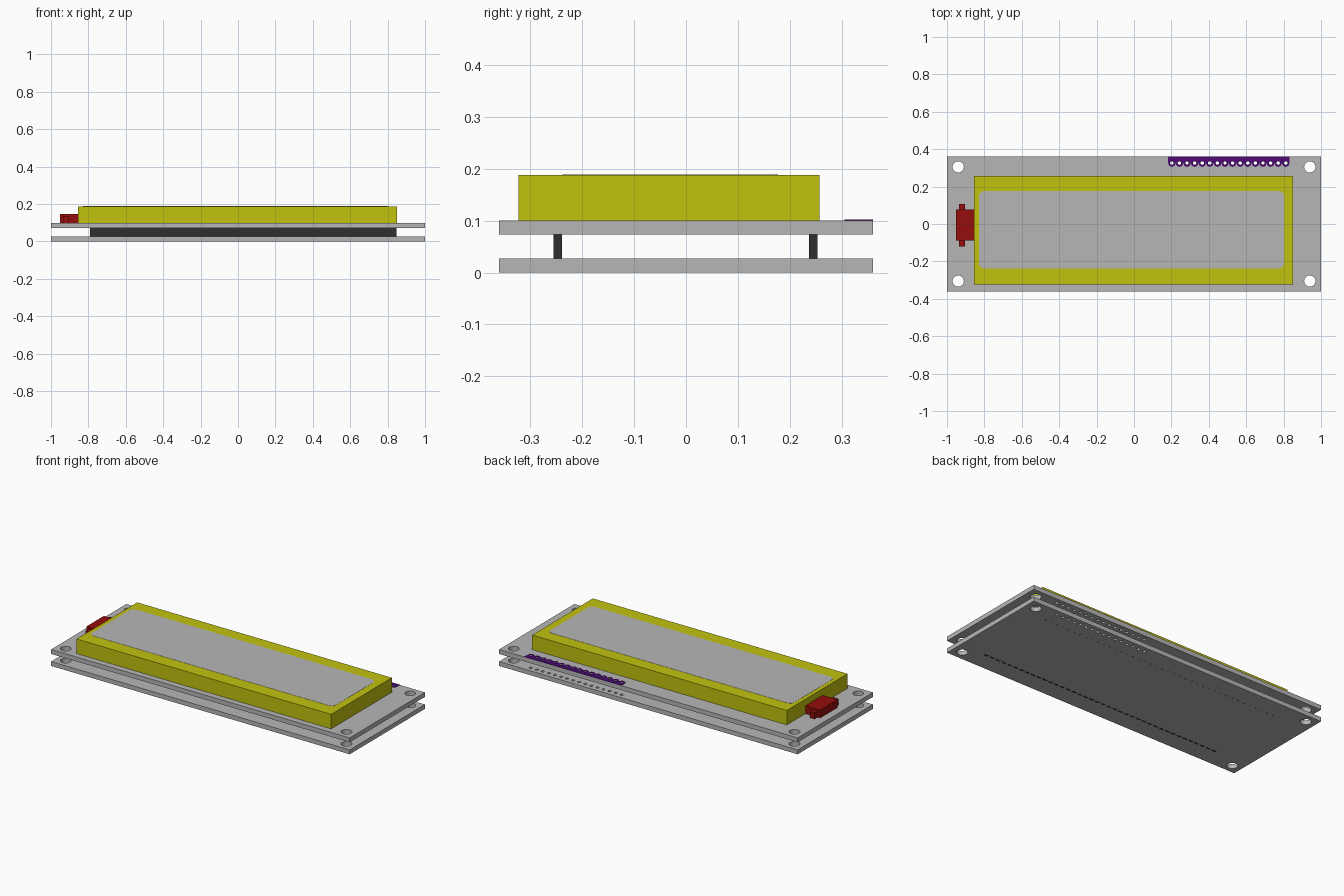
import bpy, bmesh, math
from mathutils import Matrix

cube = bpy.data.objects.get("Cube")
if cube:
    bpy.data.objects.remove(cube, do_unlink=True)


def material(name, rgb):
    m = bpy.data.materials.new(name)
    m.use_nodes = True
    m.diffuse_color = (*rgb, 1)
    bsdf = next(n for n in m.node_tree.nodes if n.type == 'BSDF_PRINCIPLED')
    bsdf.inputs["Base Color"].default_value = (*rgb, 1)
    return m


GREY = material("light_grey", (0.47, 0.47, 0.47))
YELLOW = material("yellow", (0.54, 0.54, 0.005))
RED = material("dark_red", (0.30, 0.004, 0.004))
PURPLE = material("purple", (0.07, 0.003, 0.17))
BLACK = material("near_black", (0.027, 0.028, 0.028))


def add_box(bm, x0, x1, y0, y1, z0, z1):
    mat = (Matrix.Translation(((x0 + x1) / 2, (y0 + y1) / 2, (z0 + z1) / 2))
           @ Matrix.Diagonal((x1 - x0, y1 - y0, z1 - z0, 1)))
    bmesh.ops.create_cube(bm, size=1, matrix=mat)


def finish(name, bm, mat):
    bmesh.ops.recalc_face_normals(bm, faces=bm.faces)
    me = bpy.data.meshes.new(name)
    bm.to_mesh(me)
    bm.free()
    me.materials.append(mat)
    ob = bpy.data.objects.new(name, me)
    bpy.context.scene.collection.objects.link(ob)
    return ob


def boxes(name, mat, *dims):
    bm = bmesh.new()
    for d in dims:
        add_box(bm, *d)
    return finish(name, bm, mat)


def prism(name, mat, outline, z0, z1):
    bm = bmesh.new()
    face = bm.faces.new([bm.verts.new((x, y, z0)) for x, y in outline])
    ext = bmesh.ops.extrude_face_region(bm, geom=[face])["geom"]
    top = [g for g in ext if isinstance(g, bmesh.types.BMVert)]
    bmesh.ops.translate(bm, verts=top, vec=(0, 0, z1 - z0))
    return finish(name, bm, mat)


# Main layout
PITCH = 0.0406
PINS = [0.182 + PITCH * (i + 0.5) for i in range(16)]
PIN_Y = 0.326

# Circuit boards, one above the other
boards = [boxes("lower_board", GREY, (-1, 1, -0.36, 0.36, 0.0004, 0.027)),
          boxes("upper_board", GREY, (-1, 1, -0.36, 0.36, 0.073, 0.1))]

# Row of solder pads with a scalloped inner edge
outline = [(PINS[0] - PITCH / 2, 0.36)]
for px in PINS:
    for k in range(9):
        a = math.pi + math.pi * k / 8
        outline.append((px + 0.0195 * math.cos(a), PIN_Y + 0.0205 * math.sin(a)))
outline.append((PINS[-1] + PITCH / 2, 0.36))
pads = prism("solder_pads", PURPLE, outline, 0.1, 0.102)

# Drill the mounting holes and pin holes
bm = bmesh.new()
drills = [(sx * 0.94, sy * 0.305, 0.03, 32) for sx in (-1, 1) for sy in (-1, 1)]
drills += [(px, PIN_Y, 0.0095, 12) for px in PINS]
for x, y, r, n in drills:
    bmesh.ops.create_cone(bm, cap_ends=True, segments=n, radius1=r, radius2=r,
                          depth=0.5, matrix=Matrix.Translation((x, y, 0.05)))
drill = finish("hole_cutter", bm, GREY)
drill.hide_render = True
for ob in boards + [pads]:
    mod = ob.modifiers.new("holes", 'BOOLEAN')
    mod.operation = 'DIFFERENCE'
    mod.solver = 'EXACT'
    mod.object = drill
    bpy.ops.object.select_all(action='DESELECT')
    bpy.context.view_layer.objects.active = ob
    ob.select_set(True)
    bpy.ops.object.modifier_apply(modifier=mod.name)
bpy.data.objects.remove(drill, do_unlink=True)

# Pin headers between the boards, with pin ends showing underneath
for name, y, hx, hy in (("front_header", -0.247, 0.014, 0.006),
                        ("rear_header", 0.245, 0.004, 0.003)):
    boxes(name, BLACK, (-0.79, 0.848, y - 0.008, y + 0.008, 0.027, 0.073))
    xs = [0.029 + PITCH * (i - 19.5) for i in range(40)]
    boxes(name + "_pins", BLACK,
          *[(x - hx, x + hx, y - hy, y + hy, 0, 0.026) for x in xs])

# Display frame
boxes("display_frame", YELLOW, (-0.855, 0.85, -0.323, 0.257, 0.1, 0.188))

# Screen with rounded corners
x0, x1, y0, y1, r = -0.83, 0.803, -0.238, 0.177, 0.03
corners = [(x1 - r, y1 - r), (x0 + r, y1 - r), (x0 + r, y0 + r), (x1 - r, y0 + r)]
screen = []
for q, (cx, cy) in enumerate(corners):
    for k in range(5):
        a = math.pi / 2 * (q + k / 4)
        screen.append((cx + r * math.cos(a), cy + r * math.sin(a)))
prism("screen", GREY, screen, 0.187, 0.189)

# Backlight connector with side tabs
boxes("backlight_connector", RED, (-0.953, -0.855, -0.088, 0.078, 0.1, 0.148))
boxes("connector_tabs", RED,
      (-0.936, -0.904, 0.078, 0.107, 0.1, 0.137),
      (-0.936, -0.904, -0.12, -0.088, 0.1, 0.137))
